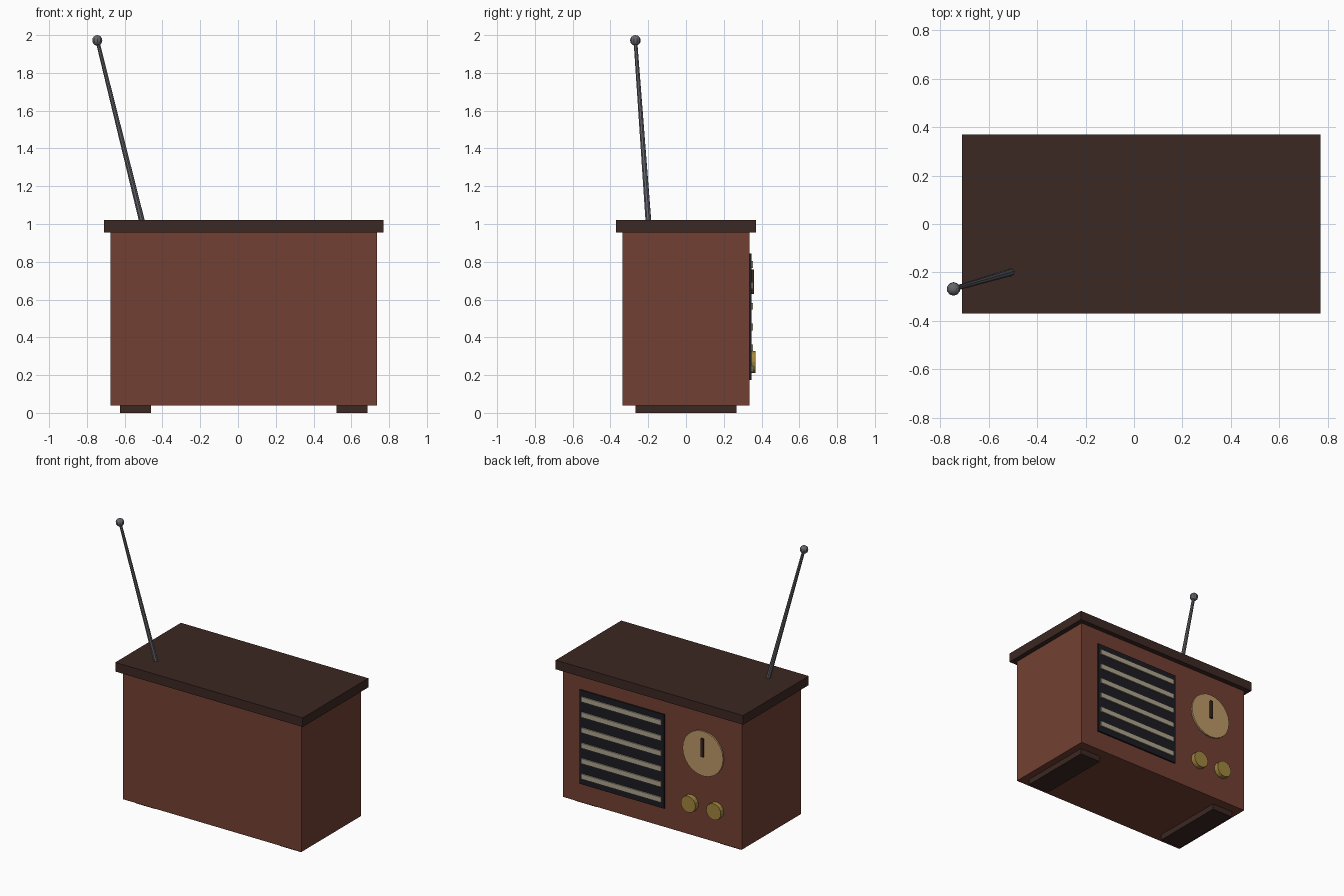
import bpy
from math import pi
from mathutils import Vector

if "Cube" in bpy.data.objects:
    bpy.data.objects.remove(bpy.data.objects["Cube"])


def material(name, r, g, b):
    m = bpy.data.materials.new(name)
    m.diffuse_color = (r, g, b, 1)
    m.use_nodes = True
    m.node_tree.nodes["Principled BSDF"].inputs["Base Color"].default_value = m.diffuse_color
    return m


wood = material("wood", 0.17, 0.051, 0.032)
dark_wood = material("dark wood", 0.045, 0.021, 0.016)
black = material("black cloth", 0.012, 0.012, 0.016)
cream = material("cream", 0.42, 0.37, 0.27)
tan = material("dial tan", 0.50, 0.32, 0.14)
brass = material("brass", 0.36, 0.24, 0.05)
metal = material("antenna metal", 0.13, 0.13, 0.15)


def finish(name, mat):
    ob = bpy.context.object
    ob.name = name
    ob.data.materials.append(mat)
    return ob


def box(name, mat, x, y, z):
    """Box from (min, max) ranges on each axis."""
    ranges = (x, y, z)
    bpy.ops.mesh.primitive_cube_add(size=1, location=[(a + b) / 2 for a, b in ranges])
    ob = finish(name, mat)
    ob.scale = [b - a for a, b in ranges]
    bpy.ops.object.transform_apply(location=False, rotation=False, scale=True)
    return ob


def disc(name, mat, x, z, radius, y0, y1, sides):
    """Cylinder lying along y."""
    bpy.ops.mesh.primitive_cylinder_add(
        vertices=sides, radius=radius, depth=y1 - y0,
        location=(x, (y0 + y1) / 2, z), rotation=(pi / 2, 0, 0))
    return finish(name, mat)


# Cabinet, lid and feet
FACE = 0.335
box("cabinet", wood, (-0.675, 0.735), (-FACE, FACE), (0.04, 0.955))
box("lid", dark_wood, (-0.71, 0.77), (-0.37, 0.37), (0.955, 1.02))
for side, x in (("left", -0.543), ("right", 0.603)):
    box(side + "_foot", dark_wood, (x - 0.082, x + 0.082), (-0.268, 0.268), (0, 0.04))

# Speaker grille with slats
box("grille_panel", black, (-0.07, 0.6), (FACE - 0.01, 0.346), (0.175, 0.845))
for i in range(6):
    z = 0.235 + 0.11 * i
    box(f"grille_slat_{i + 1}", cream, (-0.05, 0.58), (FACE, 0.355), (z - 0.018, z + 0.018))

# Tuning dial, pointer and knobs
DIAL_X = -0.375
disc("tuning_dial", tan, DIAL_X, 0.65, 0.16, FACE - 0.01, 0.346, 24)
box("dial_pointer", dark_wood, (DIAL_X - 0.01, DIAL_X + 0.01), (FACE, 0.36), (0.63, 0.76))
for side, dx in (("left", -0.1), ("right", 0.1)):
    disc(side + "_knob", brass, DIAL_X + dx, 0.27, 0.058, FACE - 0.01, 0.369, 16)

# Tapered antenna with ball tip
base, tip = Vector((-0.505, -0.198, 1.0)), Vector((-0.745, -0.268, 1.972))
axis = tip - base
bpy.ops.mesh.primitive_cone_add(
    vertices=8, radius1=0.016, radius2=0.01, depth=axis.length,
    location=(base + tip) / 2, rotation=axis.to_track_quat('Z', 'Y').to_euler())
finish("antenna_rod", metal)
bpy.ops.mesh.primitive_uv_sphere_add(segments=10, ring_count=8, radius=0.028, location=tip)
finish("antenna_tip", metal)
